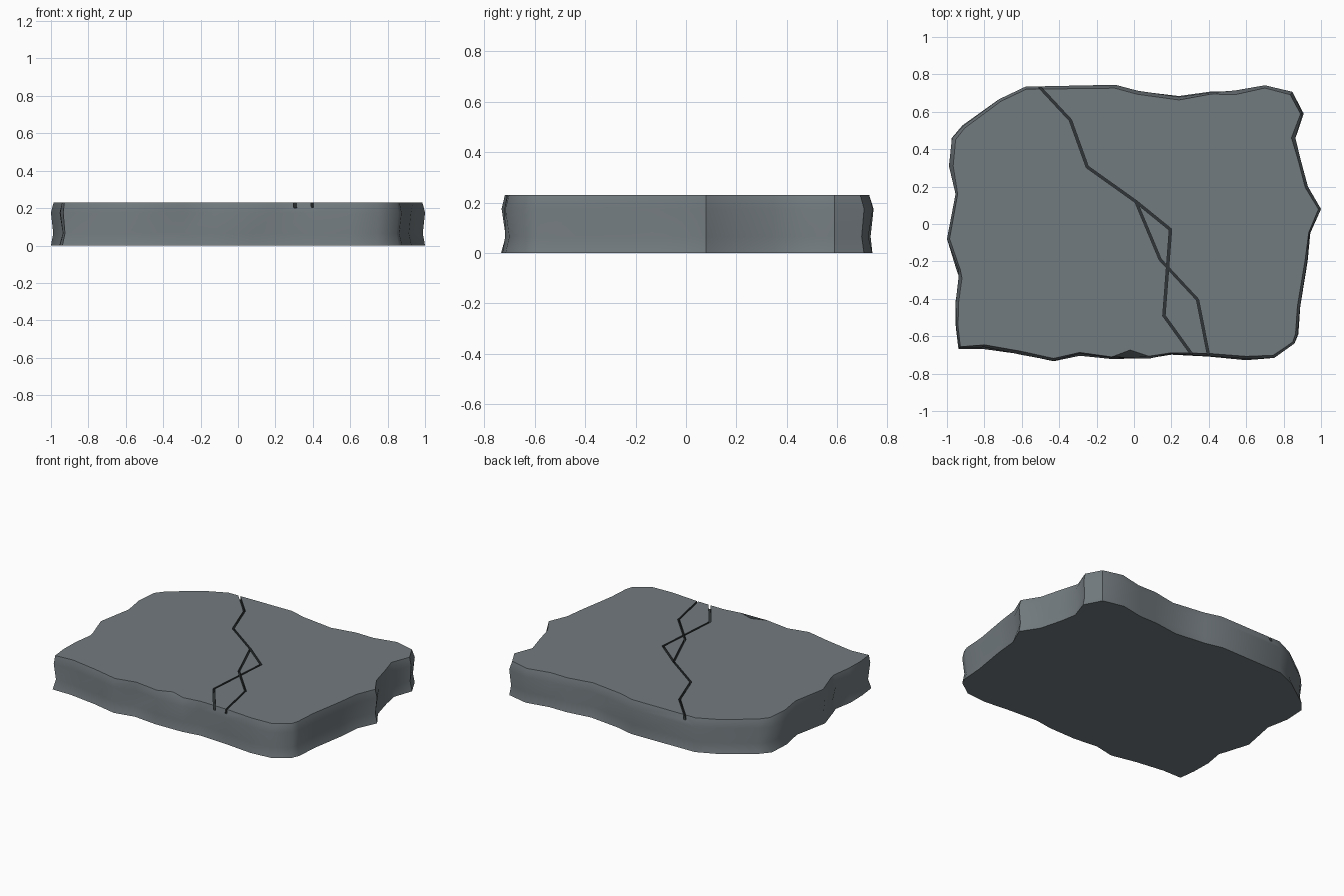
import bpy
import bmesh
import math
import random
from mathutils import Vector

cube = bpy.data.objects.get("Cube")
if cube:
    bpy.data.objects.remove(cube, do_unlink=True)
random.seed(4)


def make_material(name, colour):
    material = bpy.data.materials.new(name)
    material.use_nodes = True
    material.diffuse_color = (*colour, 1)
    shader = material.node_tree.nodes["Principled BSDF"]
    shader.inputs["Base Color"].default_value = (*colour, 1)
    shader.inputs["Roughness"].default_value = 0.9
    return material


def make_object(name, bm, material):
    bmesh.ops.recalc_face_normals(bm, faces=bm.faces)
    mesh = bpy.data.meshes.new(name)
    bm.to_mesh(mesh)
    bm.free()
    mesh.materials.append(material)
    obj = bpy.data.objects.new(name, mesh)
    bpy.context.scene.collection.objects.link(obj)
    return obj


def bridge_rings(bm, first, second):
    count = len(first)
    for i in range(count):
        j = (i + 1) % count
        bm.faces.new((first[i], first[j], second[j], second[i]))


def side_vector(before, point, after):
    """Mitred left-hand normal of a path at one point."""
    a = (point - before).normalized() if point != before else (after - point).normalized()
    b = (after - point).normalized() if after != point else a
    normal_a, normal_b = Vector((-a.y, a.x)), Vector((-b.y, b.x))
    middle = (normal_a + normal_b).normalized()
    return middle / max(middle.dot(normal_a), 0.4)


stone = make_material("slate grey stone", (0.17, 0.197, 0.212))
crack_dark = make_material("dark crack", (0.03, 0.036, 0.038))

# Worn outline of the slab, in hundredths, anticlockwise from the front right
outline = [Vector(p) / 100 for p in (
    (-94, -67), (-80, -67), (-60, -70), (-43, -73.5), (-29, -70.5), (-12, -72.5),
    (8, -72.5), (20, -70.5), (40, -71.5), (60, -73), (75, -72), (86, -64),
    (88, -59), (89, -44), (93, -20), (95, -5), (100, 8), (93, 20), (89, 35),
    (86.5, 46), (91, 59), (85, 71), (70, 74.5), (54, 71.5), (41, 71.5), (24, 68.5),
    (2, 71.5), (-10, 74.5), (-58, 73.5), (-72, 67), (-92, 53), (-97.5, 46),
    (-99, 31), (-96, 16), (-100, -8), (-95, -25), (-94, -29), (-96, -42), (-96, -55))]
HEIGHT = 0.23

# Slab: stacked rings with a shallow uneven waist and a worn top rim
levels = ((0, 0, 0.008), (0.065, 0.012, 0.025), (0.175, 0, 0.012), (HEIGHT, 0.014, 0.024))
bm = bmesh.new()
rings = []
for z, low, high in levels:
    ring = []
    for i, point in enumerate(outline):
        following = outline[(i + 1) % len(outline)]
        inward = side_vector(outline[i - 1], point, following).normalized()
        inset = random.uniform(low, high)
        if abs(point.x) == 1:
            inset = low
        spot = point + inward * inset
        ring.append(bm.verts.new((spot.x, spot.y, z)))
    rings.append(ring)
# Chip in the middle of the front rim
chip = rings[-1][5].co.lerp(rings[-1][6].co, 0.5) + Vector((0, 0.035, 0))
for lower, upper in zip(rings, rings[1:]):
    bridge_rings(bm, lower, upper)
bm.faces.new(rings[0])
bm.faces.new(rings[-1])
rim = bm.edges.get((rings[-1][5], rings[-1][6]))
_, notch = bmesh.utils.edge_split(rim, rings[-1][5], 0.5)
notch.co = chip
slab = make_object("stone_slab", bm, stone)


def cut_crack(name, path, width, depth):
    """Cut a narrow zigzag groove into the top of the slab."""
    path = [Vector(p) / 100 for p in path]
    bm = bmesh.new()
    sections = []
    for i, point in enumerate(path):
        side = side_vector(path[max(i - 1, 0)], point, path[min(i + 1, len(path) - 1)])
        left, right = point + side * width / 2, point - side * width / 2
        corners = ((left, HEIGHT - depth), (right, HEIGHT - depth),
                   (right, HEIGHT + 0.05), (left, HEIGHT + 0.05))
        sections.append([bm.verts.new((p.x, p.y, z)) for p, z in corners])
    for first, second in zip(sections, sections[1:]):
        bridge_rings(bm, first, second)
    bm.faces.new(sections[0])
    bm.faces.new(sections[-1])
    cutter = make_object(name + "_cutter", bm, crack_dark)
    cutter.hide_render = True
    groove = slab.modifiers.new(name, "BOOLEAN")
    groove.operation = "DIFFERENCE"
    groove.solver = "EXACT"
    groove.material_mode = "TRANSFER"
    groove.object = cutter
    bpy.ops.object.modifier_apply(modifier=groove.name)
    bpy.data.objects.remove(cutter, do_unlink=True)


# Cracks across the top
bpy.ops.object.select_all(action="DESELECT")
slab.select_set(True)
bpy.context.view_layer.objects.active = slab
cut_crack("main_crack", ((-54, 77), (-34, 55.5), (-25, 30.5), (1, 12),
                         (19.5, -3), (16, -49), (34, -74)), 0.013, 0.03)
cut_crack("branch_crack", ((1, 12), (14, -19), (34, -40.5), (41, -76)), 0.012, 0.027)

# Smooth worn sides with crisp rims
bpy.ops.object.shade_smooth_by_angle(angle=math.radians(40))
